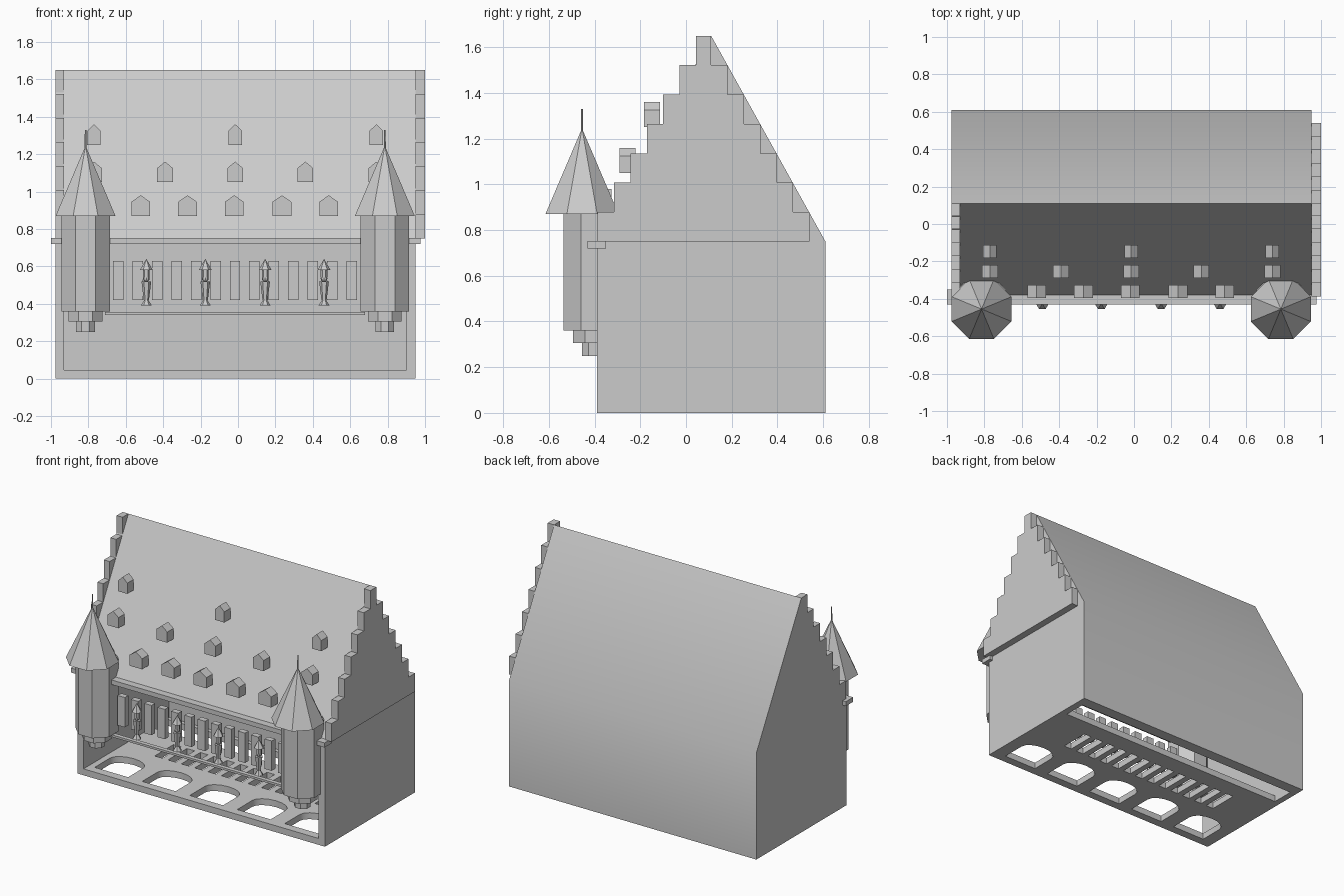
import bpy, math
from mathutils import Vector

cube = bpy.data.objects.get("Cube")
if cube:
    bpy.data.objects.remove(cube, do_unlink=True)

stone = bpy.data.materials.new("grey stone")
stone.use_nodes = True
GREY = (0.6, 0.6, 0.6, 1)
stone.diffuse_color = GREY
stone.node_tree.nodes["Principled BSDF"].inputs["Base Color"].default_value = GREY


def prism(name, profile, axis, lo, hi):
    """Extrude a closed 2D profile along x (profile is y,z), y (x,z) or z (x,y)."""
    def place(a, b, t):
        return {"x": (t, a, b), "y": (a, t, b), "z": (a, b, t)}[axis]
    n = len(profile)
    verts = [place(a, b, t) for t in (lo, hi) for a, b in profile]
    faces = [tuple(range(n)), tuple(range(2 * n - 1, n - 1, -1))]
    faces += [(i, i + n, (i + 1) % n + n, (i + 1) % n) for i in range(n)]
    mesh = bpy.data.meshes.new(name)
    mesh.from_pydata(verts, [], faces)
    area = sum(p[0] * q[1] - q[0] * p[1] for p, q in zip(profile, profile[1:] + profile[:1]))
    if (area > 0) != (axis == "y"):
        mesh.flip_normals()
    mesh.materials.append(stone)
    ob = bpy.data.objects.new(name, mesh)
    bpy.context.collection.objects.link(ob)
    return ob


def box(name, x0, x1, y0, y1, z0, z1):
    return prism(name, [(x0, y0), (x1, y0), (x1, y1), (x0, y1)], "z", z0, z1)


def cone(name, x, y, z0, z1, r0, r1, sides=8):
    bpy.ops.mesh.primitive_cone_add(vertices=sides, radius1=r0, radius2=r1, depth=z1 - z0,
                                    location=(x, y, (z0 + z1) / 2),
                                    rotation=(0, 0, math.pi / sides))
    ob = bpy.context.object
    ob.name = name
    ob.data.materials.append(stone)
    return ob


def cut(target, cutter):
    mod = target.modifiers.new("cut", "BOOLEAN")
    mod.operation, mod.solver, mod.object = "DIFFERENCE", "EXACT", cutter
    bpy.context.view_layer.objects.active = target
    bpy.ops.object.modifier_apply(modifier=mod.name)
    bpy.data.objects.remove(cutter, do_unlink=True)


LEFT, RIGHT, FRONT, BACK = 0.95, -0.975, -0.39, 0.61
EAVE, RIDGE_Y, RIDGE_Z = 0.75, 0.11, 1.65
FLOOR = 0.045

# Hall walls and back roof slope, hollow and open at the front
hall = prism("hall", [(FRONT, 0), (BACK, 0), (BACK, EAVE), (RIDGE_Y, RIDGE_Z),
                      (-0.38, EAVE), (FRONT, EAVE)], "x", RIGHT, LEFT)
cut(hall, box("room_cutter", -0.93, 0.9, -0.6, 0.56, FLOOR, 0.73))

# Floor openings: round-ended arches, narrow slots and one long gap
for i in range(5):
    cx = -0.755 + 0.37 * i
    outline = [(cx - 0.13, -0.33), (cx + 0.13, -0.33)]
    for k in range(9):
        a = math.pi * k / 8
        outline.append((cx + 0.13 * math.cos(a), -0.16 + 0.08 * math.sin(a)))
    cut(hall, prism("arch_cutter", outline, "z", -0.1, 0.1))
slot_x = [-0.64 + 0.104 * i for i in range(13)]
for x in slot_x:
    cut(hall, box("slot_cutter", x - 0.03, x + 0.03, 0.03, 0.24, -0.1, 0.1))
cut(hall, box("gap_cutter", -0.93, 0.9, 0.37, 0.53, -0.1, 0.1))

# Window panels across the upper front
for x in slot_x:
    box("window_panel", x - 0.028, x + 0.028, -0.385, -0.345, 0.42, 0.63)

# Stepped gables: full on the left, front half on the right
STEP_Y, STEP_Z = 0.0718, 0.1286
front_steps, back_steps = [], []
for i in range(7):
    z0 = EAVE + STEP_Z * i
    y0, y1 = FRONT + 0.003 + STEP_Y * i, 0.541 - STEP_Y * i
    front_steps += [(y0, z0), (y0, z0 + STEP_Z)]
    back_steps += [(y1, z0), (y1, z0 + STEP_Z)]
prism("left_gable", front_steps + back_steps[::-1], "x", LEFT, 1.0)
prism("right_gable", front_steps + [(RIDGE_Y, RIDGE_Z), (RIDGE_Y, EAVE)],
      "x", RIGHT, -0.93)

# Cornice and lower ledge
box("cornice", -1.0, 0.975, -0.43, -0.35, 0.72, 0.752)
box("ledge", -0.71, 0.68, -0.41, -0.38, 0.34, 0.355)

# Corner turrets with stepped corbels, pointed roofs and spikes
W = 1 / math.cos(math.pi / 8)
for side, x in (("right", -0.815), ("left", 0.785)):
    for part, half, z0, z1 in (("turret", 0.13, 0.36, 0.87),
                               ("upper_corbel", 0.09, 0.305, 0.36),
                               ("lower_corbel", 0.05, 0.25, 0.305)):
        cone(side + "_" + part, x, -0.405, z0, z1, half * W, half * W)
    cone(side + "_turret_roof", x, -0.455, 0.87, 1.245, 0.16 * W, 0)
    cone(side + "_spike", x, -0.455, 1.2, 1.33, 0.006, 0.004, 6)

# Small statues under canopies
for x in (-0.49, -0.175, 0.145, 0.46):
    y = -0.425
    cone("statue_canopy", x, y, 0.58, 0.64, 0.035, 0, 6)
    cone("canopy_post", x, y, 0.54, 0.58, 0.018, 0.018, 6)
    cone("statue_body", x, y, 0.42, 0.52, 0.014, 0.026, 6)
    cone("statue_base", x, y, 0.39, 0.425, 0.03, 0.008, 6)
    bpy.ops.mesh.primitive_uv_sphere_add(segments=8, ring_count=6, radius=0.018,
                                         location=(x, y, 0.535))
    bpy.context.object.name = "statue_head"
    bpy.context.object.data.materials.append(stone)

# Three rows of gabled dormers
ROWS = (((-0.52, -0.27, -0.02, 0.235, 0.485), 0.05, -0.395, 0.87),
        ((-0.77, -0.39, -0.015, 0.36, 0.74), 0.042, -0.29, 1.05),
        ((-0.77, -0.015, 0.74), 0.036, -0.183, 1.25))
for xs, half, y, z in ROWS:
    for x in xs:
        prism("dormer", [(x - half, z), (x + half, z), (x + half, z + 0.075),
                         (x, z + 0.11), (x - half, z + 0.075)], "y", y, y + 0.07)

# Soft blend between back wall and back roof
bpy.ops.object.select_all(action="DESELECT")
hall.select_set(True)
bpy.context.view_layer.objects.active = hall
bpy.ops.object.shade_smooth_by_angle(angle=math.radians(30))
